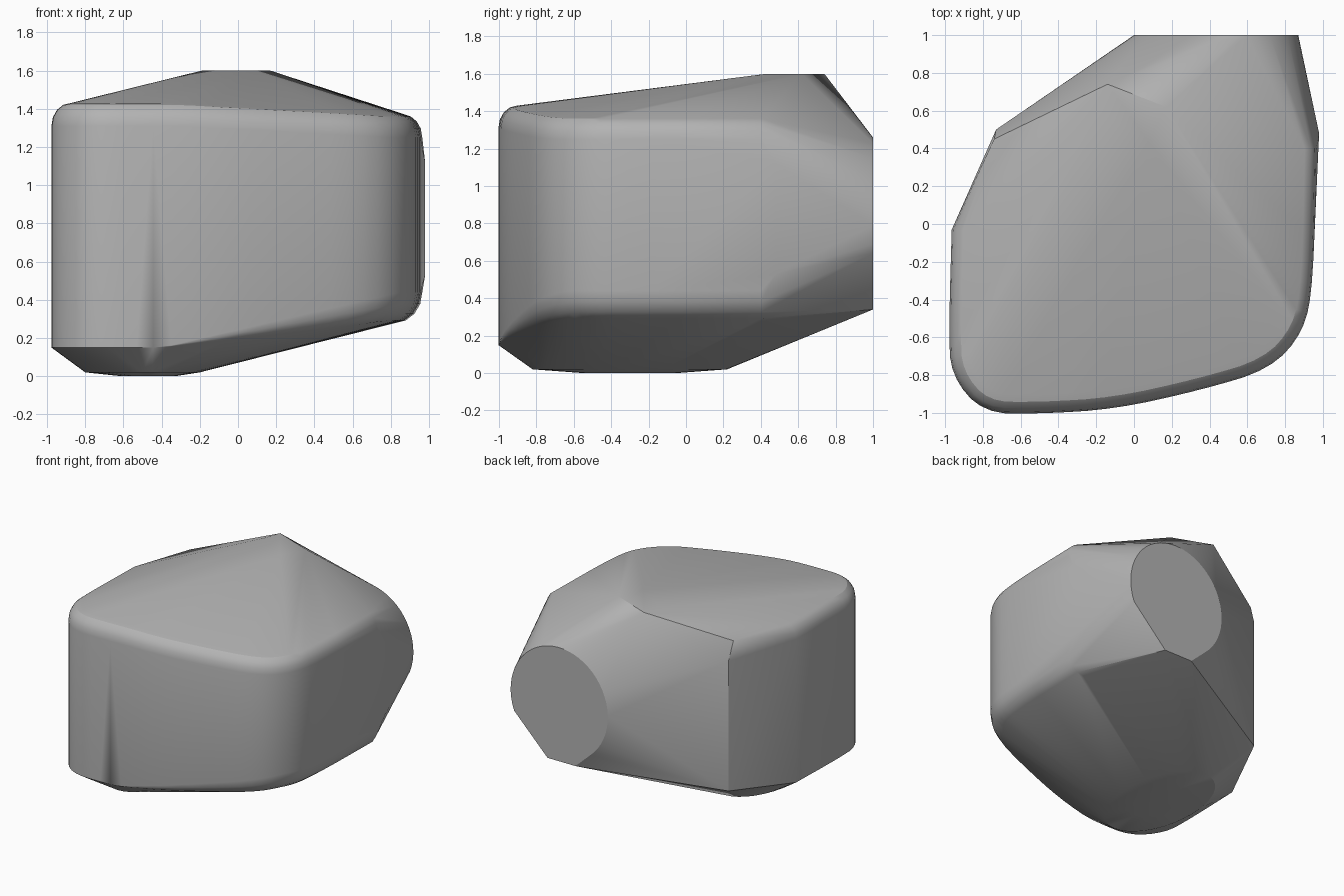
import bpy
import bmesh
import math
from mathutils import Vector

default_cube = bpy.data.objects.get("Cube")
if default_cube:
    bpy.data.objects.remove(default_cube, do_unlink=True)


def make_material(name, colour):
    material = bpy.data.materials.new(name)
    material.use_nodes = True
    material.diffuse_color = colour
    material.node_tree.nodes["Principled BSDF"].inputs["Base Color"].default_value = colour
    return material


def blend(value, start, end):
    """Ramp from zero to one as value passes from start to end."""
    return min(max((value - start) / (end - start), 0), 1)


def smooth_path(corners, rounds):
    """Round an open path by cutting its corners, keeping both ends."""
    path = [Vector(corner) for corner in corners]
    for _ in range(rounds):
        cut = [path[0]]
        for start, end in zip(path, path[1:]):
            cut += [start.lerp(end, 0.25), start.lerp(end, 0.75)]
        path = cut + [path[-1]]
    return path


def outward(path, index):
    """Outward normal of a path that runs anticlockwise."""
    before = path[max(index - 1, 0)]
    after = path[min(index + 1, len(path) - 1)]
    along = (after - before).normalized()
    return Vector((along.y, -along.x))


def wall_points(path):
    """Upright wall with a rounded upper rim and a rising, rounded lower rim."""
    points = []
    for index, spot in enumerate(path):
        normal = outward(path, index)
        top = 1.43 - 0.06 * blend(spot.x, -0.3, 0.8)
        rise = blend(spot.x, -0.4, 0.85)
        low = 0.15 + 0.29 * rise
        for step in range(5):
            angle = step / 4 * math.pi / 2
            inset = 1 - math.cos(angle)
            lift = math.sin(angle)
            # upper rim
            upper = spot - normal * (0.1 * inset)
            points.append((upper.x, upper.y, top - 0.12 + 0.12 * lift))
            # lower rim
            lower = spot - normal * (0.14 * rise * inset)
            points.append((lower.x, lower.y, low - 0.16 * rise * lift))
    return points


def disc_points(centre, across, up, start, end, count):
    """Points along an elliptical arc, with angles in degrees."""
    points = []
    for step in range(count):
        angle = math.radians(start + (end - start) * step / (count - 1))
        points.append(Vector(centre) + Vector(across) * math.cos(angle)
                      + Vector(up) * math.sin(angle))
    return points


# Rounded front wall, from the right side round to the left side
footprint = smooth_path([
    (-0.965, -0.03), (-0.98, -0.55), (-0.97, -0.8), (-0.8, -1), (-0.5, -1.005),
    (-0.1, -0.98), (0.35, -0.88), (0.72, -0.77), (0.9, -0.57), (0.95, -0.3),
    (0.965, 0.4)], 2)
cloud = wall_points(footprint)

# Round end at the back, cut off along its lower edge
cloud += disc_points((0.435, 1, 0.81), (0.435, 0, 0), (0, 0, 0.45), -22, 230, 40)
cloud += [(0.54, 1, 0.34), (0.29, 1, 0.34)]

# Shallow round base
cloud += disc_points((-0.5, -0.3, 0.02), (0.3, 0, 0), (0, 0.52, 0), 0, 350, 36)
cloud += disc_points((-0.47, -0.3, 0), (0.14, 0, 0), (0, 0.25, 0), 0, 330, 12)

# Peak, back right edge and left side edge
cloud += [(-0.19, 0.6, 1.6), (0.08, 0.43, 1.6), (0.17, 0.62, 1.6), (-0.14, 0.74, 1.6),
          (-0.73, 0.5, 0.22), (-0.73, 0.5, 1.27), (-0.74, 0.45, 1.42),
          (0.98, 0.48, 0.53), (0.98, 0.48, 1.12)]

# Wrap the points in one closed skin
skin = bmesh.new()
for point in cloud:
    skin.verts.new(point)
hull = bmesh.ops.convex_hull(skin, input=skin.verts)
unused = {item for item in hull["geom_interior"] + hull["geom_unused"]
          if isinstance(item, bmesh.types.BMVert)}
bmesh.ops.delete(skin, geom=list(unused), context="VERTS")
bmesh.ops.dissolve_limit(skin, angle_limit=math.radians(0.5),
                         verts=skin.verts, edges=skin.edges)
bmesh.ops.recalc_face_normals(skin, faces=skin.faces)

mesh = bpy.data.meshes.new("faceted_body")
skin.to_mesh(mesh)
skin.free()
mesh.materials.append(make_material("plain grey", (0.45, 0.45, 0.45, 1)))
body = bpy.data.objects.new("faceted_body", mesh)
bpy.context.collection.objects.link(body)

bpy.context.view_layer.objects.active = body
body.select_set(True)
bpy.ops.object.shade_smooth_by_angle(angle=math.radians(25))
